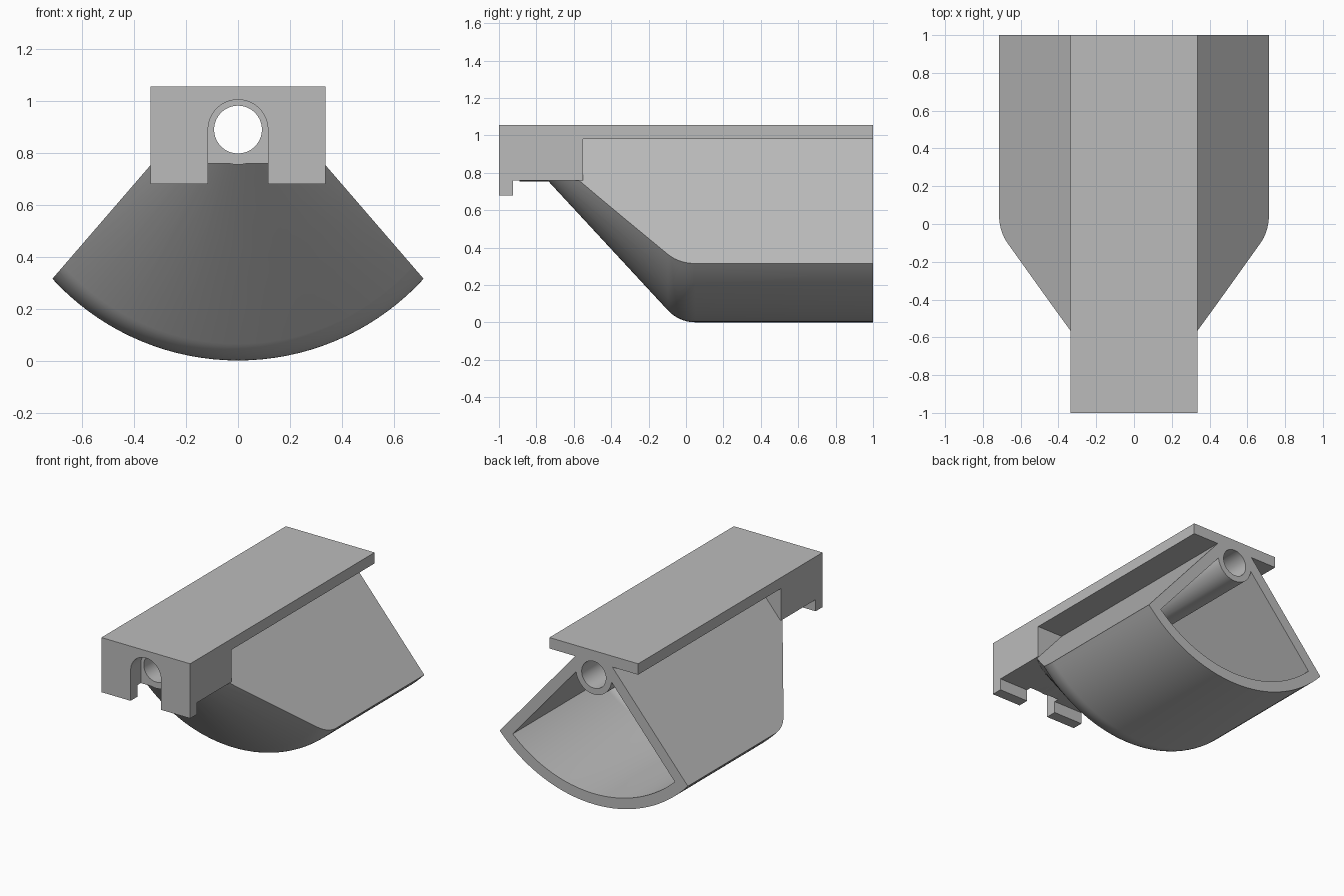
import bpy, bmesh, math
from mathutils import Matrix, Vector

cube = bpy.data.objects.get("Cube")
if cube:
    bpy.data.objects.remove(cube, do_unlink=True)

grey = bpy.data.materials.new("plain grey")
grey.use_nodes = True
grey.diffuse_color = (0.5, 0.5, 0.5, 1)
grey.node_tree.nodes["Principled BSDF"].inputs["Base Color"].default_value = (0.5, 0.5, 0.5, 1)

AXIS_Z = 0.97    # axis of the curved hopper floor
BORE_Z = 0.89    # axis of the tube
WALL = 0.073


def finish(name, bm):
    bmesh.ops.recalc_face_normals(bm, faces=bm.faces)
    mesh = bpy.data.meshes.new(name)
    bm.to_mesh(mesh)
    bm.free()
    obj = bpy.data.objects.new(name, mesh)
    bpy.context.collection.objects.link(obj)
    mesh.materials.append(grey)
    return obj


def prism(name, outline, y0, y1):
    """Extrude an x-z outline along y."""
    bm = bmesh.new()
    face = bm.faces.new([bm.verts.new((x, y0, z)) for x, z in outline])
    ext = bmesh.ops.extrude_face_region(bm, geom=[face])
    moved = [v for v in ext["geom"] if isinstance(v, bmesh.types.BMVert)]
    bmesh.ops.translate(bm, verts=moved, vec=(0, y1 - y0, 0))
    return finish(name, bm)


def box(name, x, y0, y1, z0, z1):
    return prism(name, [(-x, z0), (x, z0), (x, z1), (-x, z1)], y0, y1)


def arc(radius, z, start, end, steps):
    angles = [math.radians(start + (end - start) * i / steps) for i in range(steps + 1)]
    return [(radius * math.cos(a), z + radius * math.sin(a)) for a in angles]


def rod(name, radius, y0, y1):
    return prism(name, arc(radius, BORE_Z, 0, 360, 64)[:-1], y0, y1)


def revolved(name, radius, shoulder_y, fillet, y_end):
    """Cylinder with a filleted conical nose, turned about the y axis."""
    slope = math.radians(47.2)
    tangent = fillet * math.tan(slope / 2)
    profile = [(0, y_end), (radius, y_end)]
    for i in range(11):
        a = slope * i / 10
        profile.append((radius - fillet * (1 - math.cos(a)),
                        shoulder_y + tangent - fillet * math.sin(a)))
    profile.append((0, shoulder_y - radius / math.tan(slope)))
    bm = bmesh.new()
    verts = [bm.verts.new((r, y, AXIS_Z)) for r, y in profile]
    edges = [bm.edges.new(pair) for pair in zip(verts, verts[1:])]
    bmesh.ops.spin(bm, geom=verts + edges, cent=(0, 0, AXIS_Z), axis=(0, 1, 0),
                   angle=math.tau, steps=128, use_merge=False)
    bmesh.ops.remove_doubles(bm, verts=bm.verts, dist=0.0001)
    return finish(name, bm)


def combine(target, other, operation):
    mod = target.modifiers.new(operation, "BOOLEAN")
    mod.operation = operation
    mod.solver = "EXACT"
    mod.object = other
    bpy.context.view_layer.objects.active = target
    bpy.ops.object.modifier_apply(modifier=mod.name)


def wedge(name, apex_z, top_z, y1):
    """Straight sloping sides meeting at a virtual apex."""
    def half(z):
        return (apex_z - z) / 1.158
    low = -0.2
    return prism(name, [(-half(low), low), (half(low), low),
                        (half(top_z), top_z), (-half(top_z), top_z)], -1.2, y1)


helpers = []

# Hopper: turned body trimmed by the sloping sides
body = revolved("hopper_body", 0.969, -0.0376, 0.2, 1.1)
sides = wedge("hopper_sides", 1.143, 1.0, 1.0)
combine(body, sides, "INTERSECT")

# Hollow inside, leaving the tube standing
cavity = revolved("cavity", 0.969 - WALL, -0.0376 + WALL * math.tan(math.radians(23.6)), 0.13, 1.3)
inner_sides = wedge("cavity_sides", 1.143 - WALL / 0.654, BORE_Z, 1.2)
combine(cavity, inner_sides, "INTERSECT")
tube_core = rod("tube_core", 0.135, -1.1, 1.4)
combine(cavity, tube_core, "DIFFERENCE")
combine(body, cavity, "DIFFERENCE")

# Tube, top rail, front block and front lip
tube = rod("tube", 0.135, -0.89, 1.0)
rail = box("top_rail", 0.337, -1.0, 1.0, 0.98, 1.055)
block = box("front_block", 0.337, -1.0, -0.55, 0.76, 1.055)
lip = box("front_lip", 0.337, -1.0, -0.925, 0.68, 1.055)
for part in (block, lip):
    combine(rail, part, "UNION")
combine(body, tube, "UNION")
combine(body, rail, "UNION")

# Arched slot in the front and bore through the tube
slot = prism("slot", arc(0.115, BORE_Z, 0, 180, 32) + [(-0.115, 0.6), (0.115, 0.6)], -1.1, -0.89)
bore = rod("bore", 0.092, -1.2, 1.2)
combine(body, slot, "DIFFERENCE")
combine(body, bore, "DIFFERENCE")

for helper in (sides, cavity, inner_sides, tube_core, tube, rail, block, lip, slot, bore):
    bpy.data.objects.remove(helper, do_unlink=True)

bpy.ops.object.select_all(action="DESELECT")
body.select_set(True)
bpy.context.view_layer.objects.active = body
bpy.ops.object.shade_smooth_by_angle(angle=math.radians(25))
